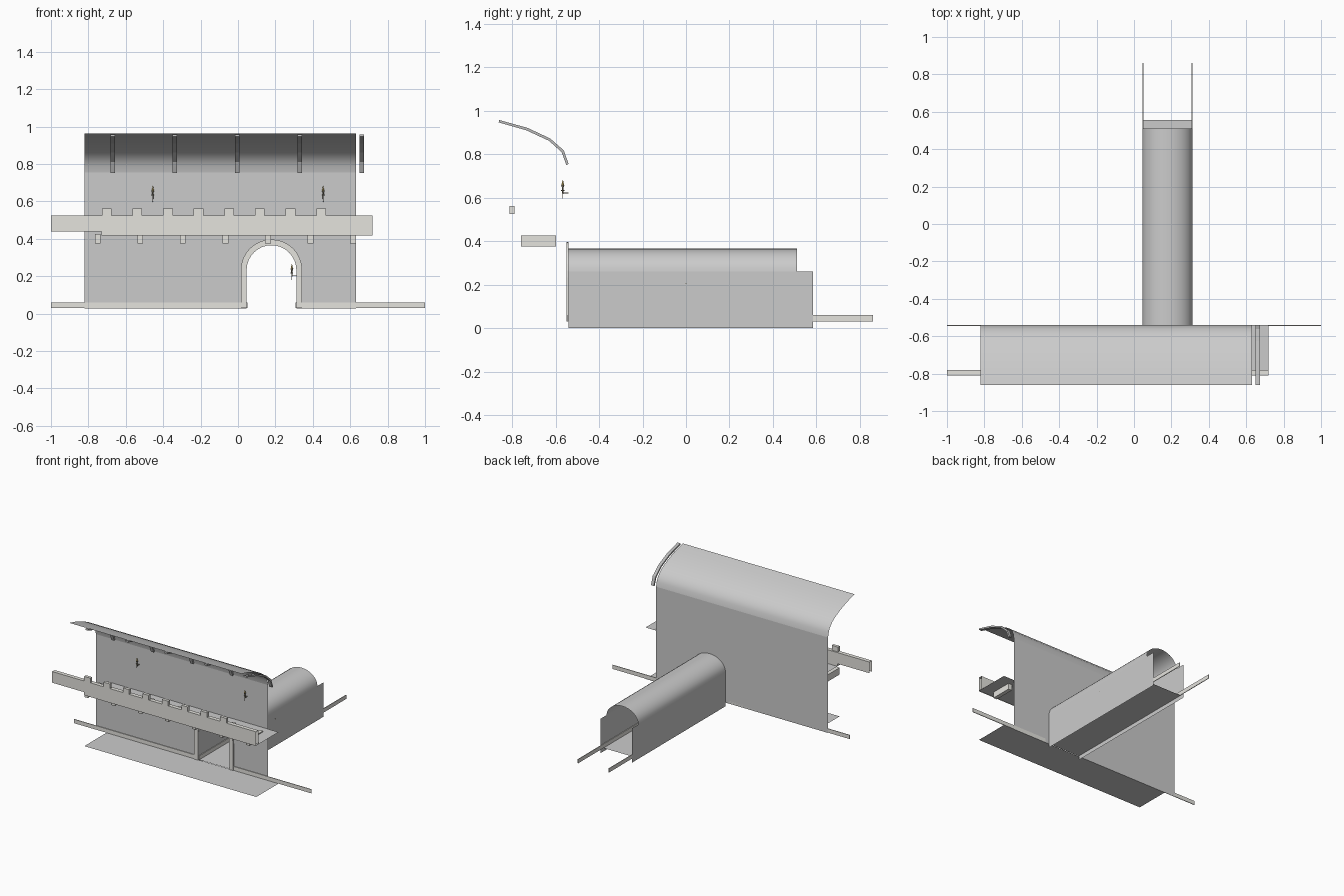
import bpy, bmesh, math
from mathutils import Matrix

if "Cube" in bpy.data.objects:
    bpy.data.objects.remove(bpy.data.objects["Cube"])

def mat(name, c):
    m = bpy.data.materials.new(name)
    m.diffuse_color = (*c, 1)
    m.use_nodes = True
    m.node_tree.nodes["Principled BSDF"].inputs["Base Color"].default_value = m.diffuse_color
    return m

PLASTER = mat("plaster", (0.8, 0.8, 0.82))
STONE = mat("stone", (0.78, 0.77, 0.73))
FLOOR = mat("floor_grey", (0.62, 0.62, 0.62))
METAL = mat("metal", (0.5, 0.5, 0.5))
BRONZE = mat("bronze", (0.2, 0.18, 0.13))
GOLD = mat("gold", (0.75, 0.55, 0.15))

def make(name, verts, faces, m, smooth=False):
    me = bpy.data.meshes.new(name)
    me.from_pydata(verts, [], faces)
    me.materials.append(m)
    ob = bpy.data.objects.new(name, me)
    bpy.context.collection.objects.link(ob)
    if smooth:
        for p in me.polygons:
            p.use_smooth = True
    return ob

def box(name, x0, x1, y0, y1, z0, z1, m):
    v = [(x, y, z) for x in (x0, x1) for y in (y0, y1) for z in (z0, z1)]
    f = [(0, 1, 3, 2), (4, 6, 7, 5), (0, 4, 5, 1), (2, 3, 7, 6), (0, 2, 6, 4), (1, 5, 7, 3)]
    return make(name, v, f, m)

def sheet_x(name, prof, x0, x1, m, smooth=False):
    """Thin sheet: open (y, z) profile swept along x."""
    n = len(prof)
    v = [(x, y, z) for x in (x0, x1) for y, z in prof]
    return make(name, v, [(i, i + 1, n + i + 1, n + i) for i in range(n - 1)], m, smooth)

def sheet_y(name, prof, y0, y1, m, smooth=False):
    """Thin sheet: open (x, z) profile swept along y."""
    n = len(prof)
    v = [(x, y, z) for y in (y0, y1) for x, z in prof]
    return make(name, v, [(i, n + i, n + i + 1, i + 1) for i in range(n - 1)], m, smooth)

WALL_Y, BASE = -0.54, 0.028
CX, R, SPRING = 0.179, 0.133, 0.233          # arch centre, radius, springing height

def arch(r, rz=None, zc=SPRING, n=16):
    rz = rz or r
    return [(CX - r * math.cos(math.pi * i / n), zc + rz * math.sin(math.pi * i / n))
            for i in range(n + 1)]

# Main wall with arched opening
opening = [(CX - R, BASE)] + arch(R) + [(CX + R, BASE)]
outline = [(-0.82, BASE)] + opening + [(0.63, BASE), (0.63, 0.755), (-0.82, 0.755)]
make("main_wall", [(x, WALL_Y, z) for x, z in outline], [tuple(range(len(outline)))], PLASTER)

# Curved ceiling over the platform
cove = [(-0.54, 0.755), (-0.547, 0.79), (-0.562, 0.823), (-0.592, 0.855),
        (-0.625, 0.878), (-0.68, 0.905), (-0.73, 0.925), (-0.79, 0.945), (-0.86, 0.963)]
sheet_x("curved_ceiling", cove, -0.82, 0.63, PLASTER, True)

# Ceiling ribs
rib = [(-0.54, 0.755), (-0.562, 0.818), (-0.625, 0.873), (-0.73, 0.922), (-0.86, 0.958)]
inner = [(-0.551, 0.752), (-0.572, 0.81), (-0.63, 0.862), (-0.733, 0.91), (-0.862, 0.947)]
loop = rib + inner[::-1]
n = len(loop)
for i in range(5):
    xc = -0.67 + i * 0.333
    v = [(xc + s, y, z) for s in (-0.012, 0.012) for y, z in loop]
    f = [(j, (j + 1) % n, n + (j + 1) % n, n + j) for j in range(n)]
    f += [tuple(range(n))[::-1], tuple(range(n, 2 * n))]
    make(f"ceiling_rib_{i}", v, f, METAL)

# Ground floor and balcony floor
for name, z in (("ground_floor", BASE), ("balcony_floor", 0.42)):
    sheet_x(name, [(-0.808, z), (WALL_Y, z)], -0.73, 0.72, FLOOR)

# Balcony parapet: front, cap and back, with a lower fascia lip
sheet_x("parapet", [(-0.81, 0.44), (-0.81, 0.525), (-0.78, 0.525), (-0.78, 0.44)], -1, 0.72, STONE)
sheet_x("balcony_fascia", [(-0.81, 0.417), (-0.81, 0.44)], -0.73, 0.72, STONE)
sheet_x("parapet_back_foot", [(-0.78, 0.42), (-0.78, 0.44)], -0.73, 0.72, STONE)

# Parapet blocks on top, brackets below
for i in range(8):
    xc = -0.702 + i * 0.1638
    box(f"parapet_block_{i}", xc - 0.026, xc + 0.026, -0.813, -0.79, 0.525, 0.562, STONE)
for i in range(7):
    xc = -0.749 + i * 0.2273
    box(f"balcony_bracket_{i}", xc - 0.015, xc + 0.015, -0.76, -0.598, 0.375, 0.427, STONE)

# Tunnel: side walls, barrel vault, floor
for side, s in (("left", -1), ("right", 1)):
    x = CX + s * (R + 0.001)
    sheet_y(f"tunnel_wall_{side}", [(x, 0.0), (x, 0.262)], WALL_Y, 0.585, PLASTER)
    xs = sorted((CX + s * R, CX + s * (R - 0.005)))
    box(f"tunnel_skirting_{side}", *xs, WALL_Y, 0.86, 0.03, 0.06, STONE)
sheet_y("tunnel_vault", arch(R + 0.001, 0.106, 0.26), WALL_Y, 0.51, PLASTER, True)
sheet_y("tunnel_floor", [(CX - R, 0.03), (CX + R, 0.03)], WALL_Y, 0.555, FLOOR)

# Arch surround
RO = R + 0.031
outer = [(CX - RO, 0.03)] + arch(RO) + [(CX + RO, 0.03)]
inn = [(CX - R, 0.03)] + arch(R) + [(CX + R, 0.03)]
k = len(outer)
v = [(x, y, z) for y in (-0.55, -0.541) for p in (outer, inn) for x, z in p]
f = []
for i in range(k - 1):
    f += [(i, k + i, k + i + 1, i + 1), (2 * k + i, 2 * k + i + 1, 3 * k + i + 1, 3 * k + i),
          (i, i + 1, 2 * k + i + 1, 2 * k + i), (k + i, 3 * k + i, 3 * k + i + 1, k + i + 1)]
f += [(0, 2 * k, 3 * k, k), (k - 1, 2 * k - 1, 4 * k - 1, 3 * k - 1)]
make("arch_surround", v, f, STONE)

# Wall skirting
box("wall_skirting_left", -1, CX - RO, -0.545, WALL_Y, 0.03, 0.06, STONE)
box("wall_skirting_right", CX + RO, 1, -0.545, WALL_Y, 0.03, 0.06, STONE)

# Wall lamps: tapered torch on a small arm
def lamp(name, x, y, z, turn):
    me = bpy.data.meshes.new(name)
    bm = bmesh.new()
    def cone(r1, r2, z0, z1, mi):
        old = set(bm.faces)
        bmesh.ops.create_cone(bm, cap_ends=True, segments=10, radius1=r1, radius2=r2,
                              depth=z1 - z0, matrix=Matrix.Translation((0, 0, (z0 + z1) / 2)))
        for fc in set(bm.faces) - old:
            fc.material_index = mi
    cone(0.001, 0.004, 0.0, 0.05, 0)
    cone(0.007, 0.007, 0.035, 0.039, 0)
    cone(0.004, 0.008, 0.05, 0.062, 0)
    cone(0.006, 0.001, 0.062, 0.085, 1)
    bmesh.ops.create_cube(bm, size=1, matrix=Matrix.Translation((0, 0.013, 0.025))
                          @ Matrix.Diagonal((0.004, 0.026, 0.004, 1)))
    bm.to_mesh(me)
    bm.free()
    me.materials.append(BRONZE)
    me.materials.append(GOLD)
    ob = bpy.data.objects.new(name, me)
    ob.location = (x, y, z)
    ob.rotation_euler.z = turn
    bpy.context.collection.objects.link(ob)

lamp("wall_lamp_left", -0.455, -0.567, 0.597, 0)
lamp("wall_lamp_right", 0.455, -0.567, 0.597, 0)
lamp("tunnel_lamp", 0.288, 0.0, 0.18, -math.pi / 2)
